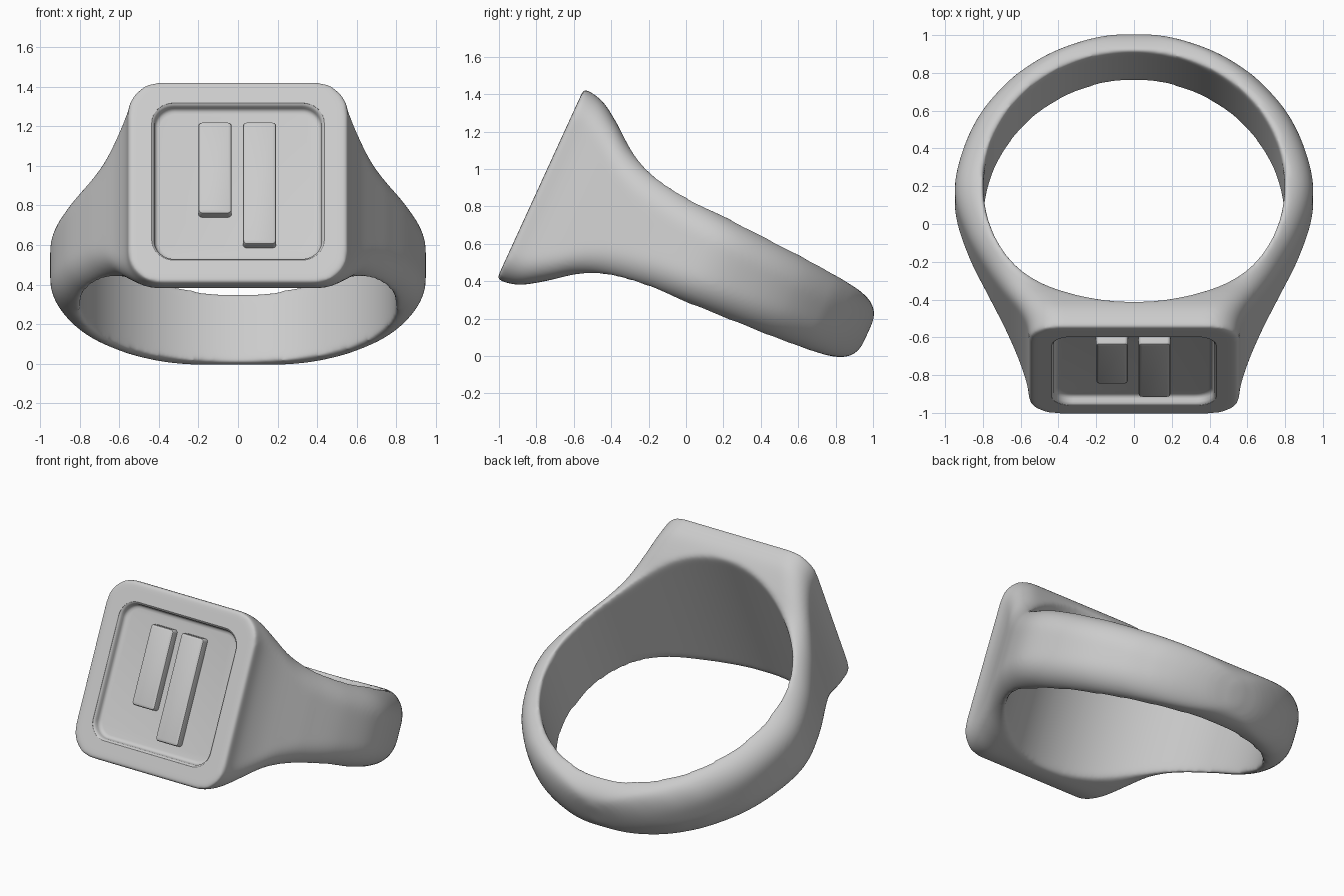
import bpy, bmesh, math
from mathutils import Vector

if "Cube" in bpy.data.objects:
    bpy.data.objects.remove(bpy.data.objects["Cube"])

TILT = math.radians(-24.6)
LOC = (0, 0.214, 0.466)


def rounded_rect(w, h, r, n=10):
    r = min(r, w * 0.98, h * 0.98)
    pts = []
    for k, (sx, sz) in enumerate([(1, 1), (-1, 1), (-1, -1), (1, -1)]):
        for i in range(n + 1):
            t = math.pi / 2 * (k + i / n)
            pts.append((sx * (w - r) + r * math.cos(t), sz * (h - r) + r * math.sin(t)))
    return pts


def add_object(name, bm):
    bmesh.ops.recalc_face_normals(bm, faces=bm.faces)
    me = bpy.data.meshes.new(name)
    bm.to_mesh(me)
    bm.free()
    ob = bpy.data.objects.new(name, me)
    bpy.context.collection.objects.link(ob)
    ob.rotation_euler = (TILT, 0, 0)
    ob.location = LOC
    return ob


def loft(name, sections, cx=0, cz=0):
    """Skin rounded rectangles (depth, half width, half height, corner radius)."""
    bm = bmesh.new()
    rings = [[bm.verts.new((cx + x, y, cz + z)) for x, z in rounded_rect(w, h, r)]
             for y, w, h, r in sections]
    n = len(rings[0])
    for a, b in zip(rings, rings[1:]):
        for i in range(n):
            bm.faces.new((a[i], a[(i + 1) % n], b[(i + 1) % n], b[i]))
    bm.faces.new(rings[0])
    bm.faces.new(rings[-1])
    return add_object(name, bm)


def spline(keys, steps=6):
    out = []
    K = [Vector(k) for k in keys]
    for i in range(len(K) - 1):
        p0, p1, p2, p3 = K[max(i - 1, 0)], K[i], K[i + 1], K[min(i + 2, len(K) - 1)]
        # tangents scaled by depth spacing, so uneven keys stay smooth
        d = p2[0] - p1[0]
        m1 = (p2 - p0) * (d / (p2[0] - p0[0]))
        m2 = (p3 - p1) * (d / (p3[0] - p1[0]))
        for s in range(steps):
            t = s / steps
            out.append(p1 * (2*t**3 - 3*t**2 + 1) + m1 * (t**3 - 2*t**2 + t)
                       + p2 * (3*t**2 - 2*t**3) + m2 * (t**3 - t**2))
    return out + [K[-1]]


def apply(ob, kind, **props):
    m = ob.modifiers.new(kind.title(), kind)
    for k, v in props.items():
        setattr(m, k, v)
    bpy.context.view_layer.objects.active = ob
    bpy.ops.object.modifier_apply(modifier=m.name)


def cut(ob, cutter):
    bpy.context.view_layer.update()
    apply(ob, 'BOOLEAN', operation='DIFFERENCE', object=cutter, solver='EXACT')
    bpy.data.objects.remove(cutter)


def smooth(ob):
    bpy.ops.object.select_all(action='DESELECT')
    ob.select_set(True)
    bpy.context.view_layer.objects.active = ob
    bpy.ops.object.shade_smooth_by_angle(angle=math.radians(40))


# Ring body: solid skinned from the flat front face to the back of the band
R, C = 0.948, -0.115
keys = [(-1.092, .556, .560, .17), (-1.03, .560, .555, .17), (-.96, .578, .533, .17),
        (-.86, .620, .468, .17), (-.73, .690, .373, .17), (-.6, .762, .318, .17),
        (-.36, .880, .274, .17), (C, R, .256, .17)]
for y, h in [(.1, .246), (.35, .231), (.55, .213), (.66, .199), (.72, .186),
             (.765, .168), (.80, .142), (.82, .112), (.832, .075)]:
    keys.append((y, math.sqrt(max(R * R - (y - C) ** 2, .0004)), h, .17))
ring = loft("ring_body", spline(keys))

# Finger hole
bm = bmesh.new()
bmesh.ops.create_cone(bm, cap_ends=True, segments=160, radius1=.797, radius2=.797, depth=2)
bmesh.ops.translate(bm, verts=bm.verts, vec=(0, C, 0))
cut(ring, add_object("hole_cutter", bm))

# Soften all edges
apply(ring, 'REMESH', mode='VOXEL', voxel_size=.0105)
apply(ring, 'SMOOTH', factor=.5, iterations=40)

# Square recess in the face, with a flared rim and rounded floor edge
F, D = -1.09, .05
cut(ring, loft("recess_cutter", [
    (F - .1, .438, .438, .11), (F - .001, .436, .436, .11), (F + .004, .429, .429, .105),
    (F + .014, .423, .423, .10), (F + .03, .421, .421, .10),
    (F + .040, .417, .417, .097), (F + .047, .409, .409, .09), (F + D, .396, .396, .08)]))
smooth(ring)

# Two raised bars on the recess floor
for name, x0, x1, z0, z1 in [("short_bar", -.200, -.032, -.175, .334),
                             ("long_bar", .025, .193, -.345, .334)]:
    w, h = (x1 - x0) / 2, (z1 - z0) / 2
    bar = loft(name, [(F + D + .02, w, h, .018), (F + .015, w, h, .018),
                      (F + .005, w - .004, h - .004, .016), (F, w - .014, h - .014, .01)],
               (x0 + x1) / 2, (z0 + z1) / 2)
    smooth(bar)
